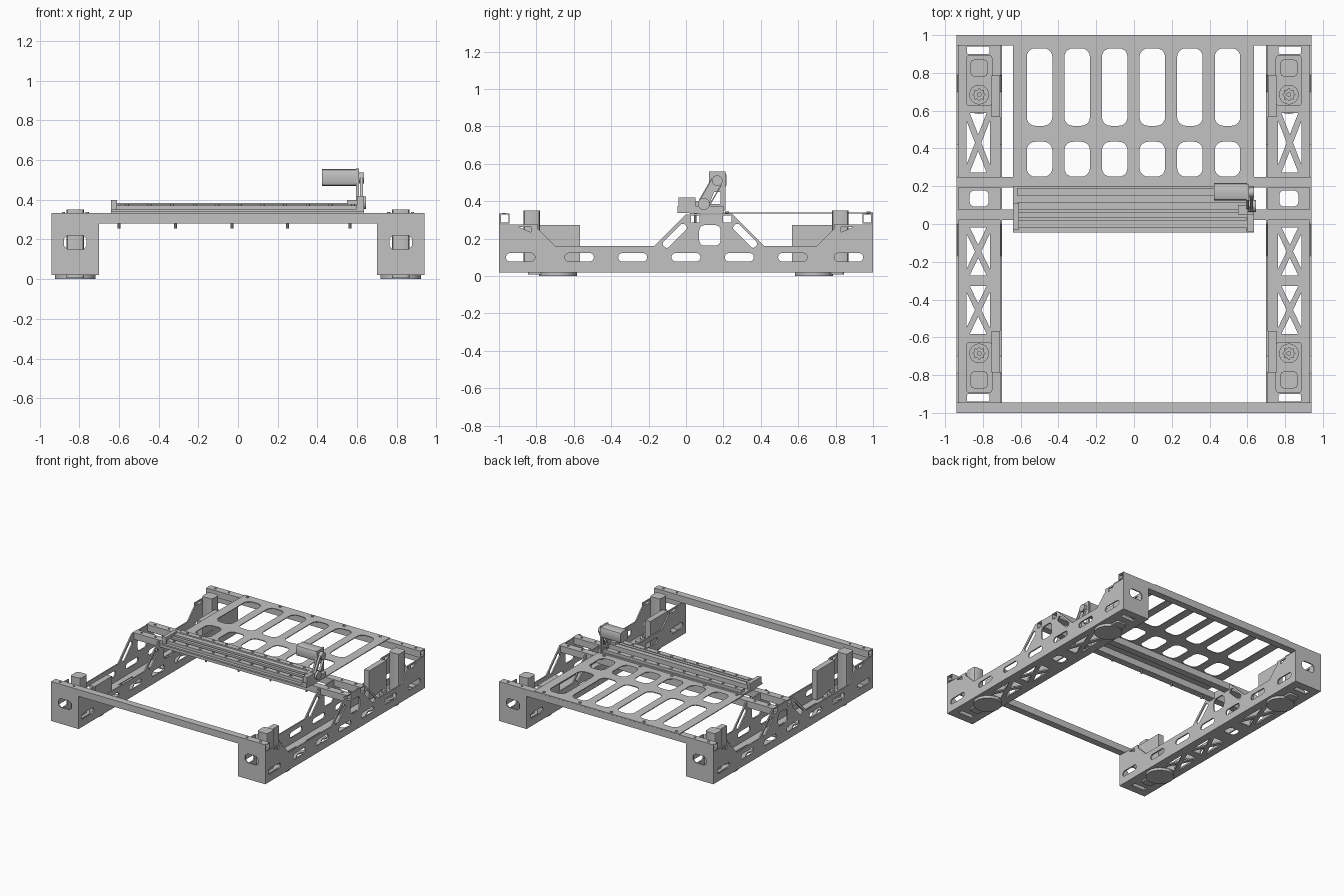
import bpy, bmesh, math
from mathutils import Matrix, Vector

cube = bpy.data.objects.get("Cube")
if cube:
    bpy.data.objects.remove(cube, do_unlink=True)

GREY = (0.54, 0.54, 0.54, 1)
metal = bpy.data.materials.new("plain grey metal")
metal.use_nodes = True
metal.diffuse_color = GREY
metal.node_tree.nodes["Principled BSDF"].inputs["Base Color"].default_value = GREY

# Local drawing planes: sheet normal along z, x or -y
AXES = {
    "z": Matrix.Identity(3),
    "x": Matrix(((0, 0, 1), (1, 0, 0), (0, 1, 0))),
    "y": Matrix(((1, 0, 0), (0, 0, -1), (0, 1, 0))),
}


def finish(name, mesh):
    mesh.materials.clear()
    mesh.materials.append(metal)
    obj = bpy.data.objects.new(name, mesh)
    bpy.context.collection.objects.link(obj)
    return obj


def box(name, x0, x1, y0, y1, z0, z1):
    bm = bmesh.new()
    bmesh.ops.create_cube(bm, size=1)
    for v in bm.verts:
        v.co = ((x0 + x1) / 2 + v.co.x * (x1 - x0),
                (y0 + y1) / 2 + v.co.y * (y1 - y0),
                (z0 + z1) / 2 + v.co.z * (z1 - z0))
    mesh = bpy.data.meshes.new(name)
    bm.to_mesh(mesh)
    bm.free()
    return finish(name, mesh)


def plate(name, axis, offset, thick, outline, holes=()):
    """Flat sheet with cut-outs; offset is the mid-plane along the axis."""
    curve = bpy.data.curves.new(name, "CURVE")
    curve.dimensions = "2D"
    curve.fill_mode = "BOTH"
    curve.extrude = thick / 2
    for ring in [outline, *holes]:
        spline = curve.splines.new("POLY")
        spline.points.add(len(ring) - 1)
        for point, (u, v) in zip(spline.points, ring):
            point.co = (u, v, 0, 1)
        spline.use_cyclic_u = True
    temp = bpy.data.objects.new(name + " outline", curve)
    bpy.context.collection.objects.link(temp)
    deps = bpy.context.evaluated_depsgraph_get()
    mesh = bpy.data.meshes.new_from_object(temp.evaluated_get(deps))
    bpy.data.objects.remove(temp, do_unlink=True)
    bpy.data.curves.remove(curve)
    rot = AXES[axis]
    shift = rot @ Vector((0, 0, -offset if axis == "y" else offset))
    bm = bmesh.new()
    bm.from_mesh(mesh)
    bmesh.ops.remove_doubles(bm, verts=bm.verts, dist=1e-5)
    for v in bm.verts:
        v.co = rot @ v.co + shift
    bmesh.ops.recalc_face_normals(bm, faces=bm.faces)
    bm.to_mesh(mesh)
    bm.free()
    mesh.shade_smooth()
    mesh.set_sharp_from_angle(angle=0.6)
    mesh.name = name
    return finish(name, mesh)


def rect(u0, u1, v0, v1):
    return [(u0, v0), (u1, v0), (u1, v1), (u0, v1)]


def rounded(cu, cv, w, h, r, turn=0, steps=5):
    pts = []
    for k, (su, sv) in enumerate(((1, 1), (-1, 1), (-1, -1), (1, -1))):
        for i in range(steps + 1):
            a = math.pi / 2 * (k + i / steps)
            u = su * (w / 2 - r) + r * math.cos(a)
            v = sv * (h / 2 - r) + r * math.sin(a)
            pts.append((cu + u * math.cos(turn) - v * math.sin(turn),
                        cv + u * math.sin(turn) + v * math.cos(turn)))
    return pts


def circle(cu, cv, r, n=28):
    return [(cu + r * math.cos(math.tau * i / n), cv + r * math.sin(math.tau * i / n))
            for i in range(n)]


def truss(u0, u1, v0, v1, keep=0.64):
    """Four triangular cut-outs that leave an X of struts."""
    c = Vector(((u0 + u1) / 2, (v0 + v1) / 2))
    corners = [Vector(p) for p in rect(u0, u1, v0, v1)]
    holes = []
    for i in range(4):
        tri = (corners[i], corners[(i + 1) % 4], c)
        mid = (tri[0] + tri[1] + tri[2]) / 3
        holes.append([tuple(mid + (p - mid) * keep) for p in tri])
    return holes


# Side plate profile in (y, z), with raised ends and a central bridge
half = math.pi / 4
side = [(-1, .02), (1, .02), (1, .275), (.79, .275), (.79, .25), (.70, .16),
        (.42, .16), (.25, .33), (0, .33), (-.17, .16),
        (-.70, .16), (-.79, .25), (-.79, .275), (-1, .275)]
side_holes = [rounded(y, .1, .155, .045, .022)
              for y in (-.885, -.57, -.285, 0, .285, .57, .87)]
side_holes += [rounded(.128, .217, .115, .11, .03),
               rounded(-.06, .215, .16, .04, .015, half),
               rounded(.316, .215, .16, .04, .015, -half),
               rect(.026, .074, .286, .324),
               rect(.196, .244, .286, .324)]
side_holes += [[(s * .895, .262), (s * .83, .262), (s * .83, .235)] for s in (1, -1)]

for sx, label in ((1, "left"), (-1, "right")):
    # Rail frame
    for x, where in ((.935, "outer"), (.705, "inner")):
        plate(f"{label}_{where}_rail_plate", "x", sx * x, .01, side, side_holes)
    xs = sorted((sx * .895, sx * .755))
    floor_holes = []
    for y0, y1 in ((.25, .61), (-.29, 0), (-.6, -.31)):
        floor_holes += truss(*xs, y0, y1)
    floor_holes.append(rounded(sx * .82, .135, .1, .085, .025))
    floor_holes += [rounded(sx * .825, sy * .92, .12, .04, .01) for sy in (1, -1)]
    floor = rect(*sorted((sx * .70, sx * .94)), -.99, .99)
    plate(f"{label}_rail_floor", "z", .025, .01, floor, floor_holes)

    for sy, end in ((1, "back"), (-1, "front")):
        tag = f"{label}_{end}"
        # End plate with a window
        plate(tag + "_end_plate", "y", sy * .995, .01,
              rect(*sorted((sx * .70, sx * .94)), .02, .33),
              [rounded(sx * .82, .185, .115, .07, .018, steps=1)])
        # Drive motor, gear and foot disc
        motor = rounded(sx * .82, sy * .825, .09, .09, .018, steps=2)
        plate(tag + "_motor", "z", .19, .32, motor)
        plate(tag + "_motor_mount", "z", .04, .02,
              rounded(sx * .82, sy * .76, .14, .27, .02))
        teeth = [(sx * .82 + r * math.cos(math.tau * (i + j) / 16),
                  sy * .685 + r * math.sin(math.tau * (i + j) / 16))
                 for i in range(0, 16, 2) for j, r in ((0, .036), (1, .026))]
        plate(tag + "_gear", "z", .06, .025, circle(sx * .82, sy * .685, .052))
        plate(tag + "_gear_star", "z", .08, .02, teeth,
              [circle(sx * .82, sy * .685, .01, 12)])
        plate(tag + "_foot_disc", "z", .01, .02, circle(sx * .82, sy * .685, .102, 40))
        plate(tag + "_foot_pad", "z", .014, .014,
              rounded(sx * .82, sy * .795, .09, .1, .02))
        # Control box against the inner plate
        box(tag + "_control_box", *sorted((sx * .71, sx * .755)),
            *sorted((sy * .567, sy * .785)), .04, .272)

# Hollow square tubes across the frame
for name, y in (("front_beam", -.9725), ("back_beam", .9725),
                ("middle_front_beam", .05), ("middle_back_beam", .22)):
    plate(name, "x", 0, 1.882, rect(y - .0275, y + .0275, .28, .333),
          [rect(y - .0225, y + .0225, .285, .328)])
    for x in (-.88, -.76, .76, .88):
        plate(name + "_bolt", "z", .335, .006, circle(x, y, .008, 12))

# Slotted table
columns = [-.5 + .199 * i for i in range(6)]
table_holes = [rounded(x, .725, .135, .41, .045) for x in columns]
table_holes += [rounded(x, .343, .135, .185, .045) for x in columns]
plate("table", "z", .336, .006, rect(-.64, .635, .02, .999), table_holes)

# Table bolts, reaching down at the middle beam
for i, x in enumerate((-.6, -.315, -.03, .25, .565)):
    for y in (.05, .22, .975):
        plate(f"table_bolt_{i}", "z", .34, .01, circle(x, y, .011, 12))
    plate(f"bolt_shank_{i}", "z", .295, .08, circle(x, .05, .007, 10))

# Linear slide across the table
box("slide_base", -.64, .635, -.045, .2, .338, .35)
for y in (0, .17):
    box("slide_rail", -.62, .6, y - .02, y + .02, .35, .372)
    for i in range(11):
        plate("rail_screw", "z", .374, .008, circle(-.56 + .114 * i, y, .01, 12))
box("slide_channel", -.62, .62, .075, .115, .35, .384)
box("slide_lip", -.62, .6, .035, .06, .35, .378)
box("slide_end_stop", -.64, -.61, -.03, .11, .35, .4)
box("slide_end_block", .595, .635, -.045, .2, .35, .375)
box("carriage", .55, .6, .05, .1, .35, .4)
box("carriage_cap", .6, .635, -.04, .05, .35, .42)

# Slide motor on its bracket with belt drive
plate("slide_motor", "x", .512, .175, rounded(.17, .513, .092, .085, .016, steps=2))
plate("motor_bracket", "x", .602, .014,
      [(.08, .35), (.21, .35), (.21, .558), (.124, .558), (.124, .5), (.08, .42)],
      [[(.125, .385), (.185, .385), (.185, .45), (.15, .45)]])
plate("upper_pulley", "x", .622, .028, circle(.167, .51, .028))
plate("lower_pulley", "x", .625, .04, circle(.095, .385, .032))
for u in (-1, 1):
    plate("drive_belt", "x", .622, .016,
          rounded(.131 + u * .026, .4475 - u * .015, .135, .006, .002, math.radians(60)))
